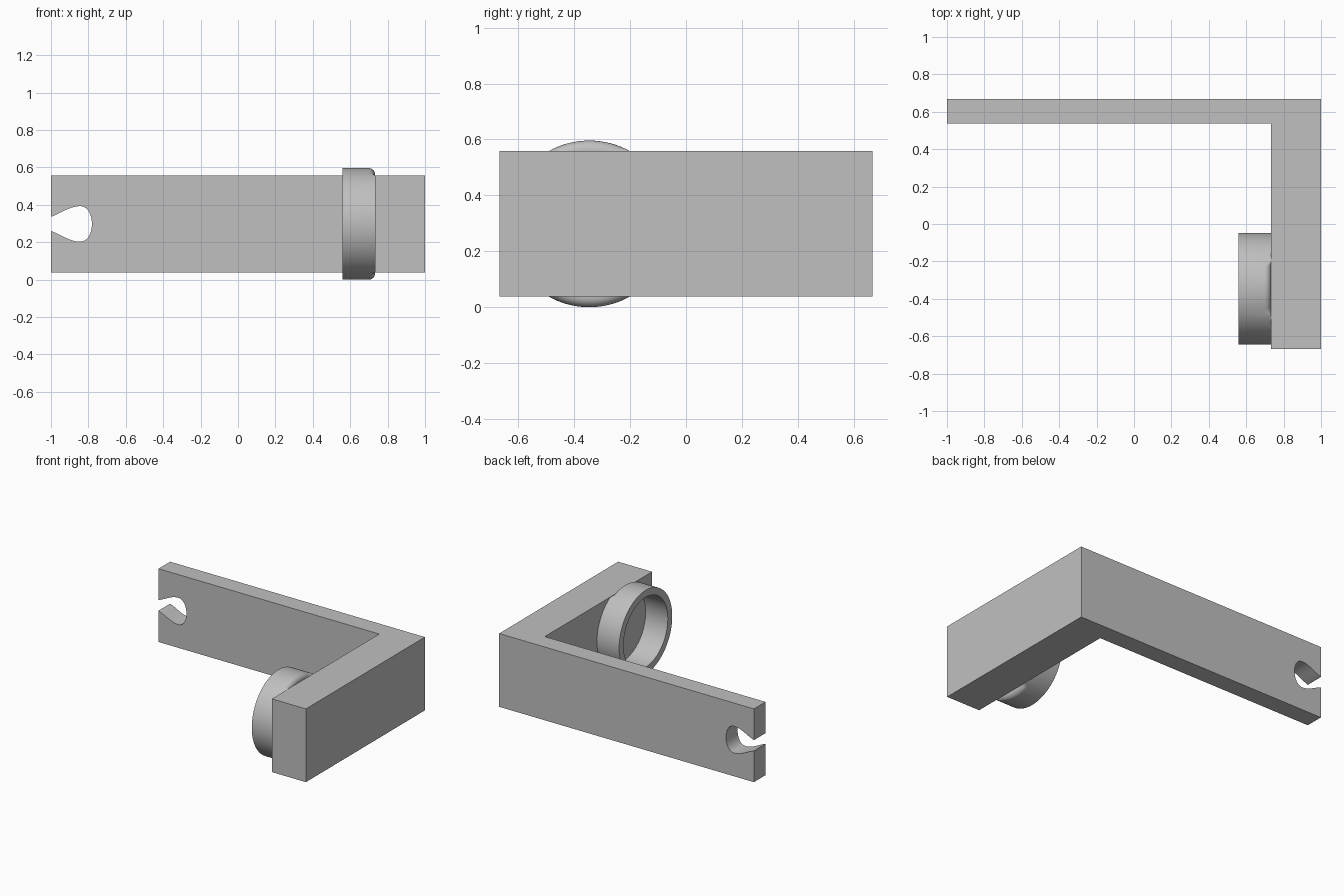
import bpy, bmesh
from math import sin, cos, pi
from mathutils import Vector
from mathutils.geometry import interpolate_bezier

if "Cube" in bpy.data.objects:
    bpy.data.objects.remove(bpy.data.objects["Cube"], do_unlink=True)

grey = bpy.data.materials.new("plain grey")
grey.use_nodes = True
colour = (0.527, 0.527, 0.527, 1)
grey.diffuse_color = colour
grey.node_tree.nodes["Principled BSDF"].inputs["Base Color"].default_value = colour


def make_object(name, bm):
    bmesh.ops.recalc_face_normals(bm, faces=bm.faces)
    mesh = bpy.data.meshes.new(name)
    bm.to_mesh(mesh)
    bm.free()
    mesh.materials.append(grey)
    obj = bpy.data.objects.new(name, mesh)
    bpy.context.collection.objects.link(obj)
    return obj


def prism(name, points, direction):
    """Extrude a flat outline along a direction."""
    bm = bmesh.new()
    face = bm.faces.new([bm.verts.new(p) for p in points])
    new = bmesh.ops.extrude_face_region(bm, geom=[face])["geom"]
    verts = [v for v in new if isinstance(v, bmesh.types.BMVert)]
    bmesh.ops.translate(bm, verts=verts, vec=direction)
    return make_object(name, bm)


def activate(obj):
    bpy.ops.object.select_all(action="DESELECT")
    obj.select_set(True)
    bpy.context.view_layer.objects.active = obj


MID = 0.298          # height of the centre line
HALF = 0.26          # half height of the bracket
LEG_X = 0.733        # inner face of the thick leg
DEPTH = 0.667

# L-shaped bracket: thin arm along the back, thick leg coming forward
outline = [(-1, DEPTH), (-1, 0.537), (LEG_X, 0.537),
           (LEG_X, -DEPTH), (1, -DEPTH), (1, DEPTH)]
bracket = prism("bracket", [(x, y, MID - HALF) for x, y in outline],
                (0, 0, 2 * HALF))

# Teardrop slot open at the end of the arm
curves = [((-1, 0.038), (-0.95, 0.055), (-0.9, 0.095), (-0.845, 0.095)),
          ((-0.845, 0.095), (-0.805, 0.095), (-0.781, 0.052), (-0.781, 0))]
upper = [Vector((-1.1, 0.038))]
for c in curves:
    pts = interpolate_bezier(*[Vector((x, z, 0)) for x, z in c], 14)
    upper += [p.to_2d() for p in pts[:-1]]
lower = [Vector((p.x, -p.y)) for p in reversed(upper)]
slot = upper + [Vector((-0.781, 0))] + lower
cutter = prism("slot_cutter", [(p.x, 0.4, MID + p.y) for p in slot], (0, 0.4, 0))
cutter.hide_render = True
cut = bracket.modifiers.new("slot", "BOOLEAN")
cut.object = cutter
cut.solver = "EXACT"
activate(bracket)
bpy.ops.object.modifier_apply(modifier=cut.name)
bpy.data.objects.remove(cutter, do_unlink=True)
activate(bracket)
bpy.ops.object.shade_smooth_by_angle(angle=pi / 6)

# Ring on the leg; its back edge is rounded only where it overhangs the leg
OUTER, INNER, FRONT_X, RING_Y = 0.298, 0.248, 0.559, -0.346
SIDES, STEPS, ROUND = 128, 6, 0.034
bm = bmesh.new()
sections = []
for i in range(SIDES):
    a = 2 * pi * i / SIDES
    overhang = max(0, OUTER * abs(sin(a)) - HALF)
    r = max(0.0005, ROUND * min(1, overhang / 0.012))
    profile = [(INNER, LEG_X), (INNER, FRONT_X), (OUTER, FRONT_X)]
    for s in range(STEPS + 1):
        t = pi / 2 * s / STEPS
        profile.append((OUTER - r + r * cos(t), LEG_X - r + r * sin(t)))
    sections.append([bm.verts.new((x, RING_Y + q * cos(a), MID + q * sin(a)))
                     for q, x in profile])
for i, here in enumerate(sections):
    after = sections[(i + 1) % SIDES]
    for j in range(len(here)):
        k = (j + 1) % len(here)
        bm.faces.new((here[j], here[k], after[k], after[j]))
ring = make_object("ring", bm)
activate(ring)
bpy.ops.object.shade_smooth_by_angle(angle=pi / 6)
